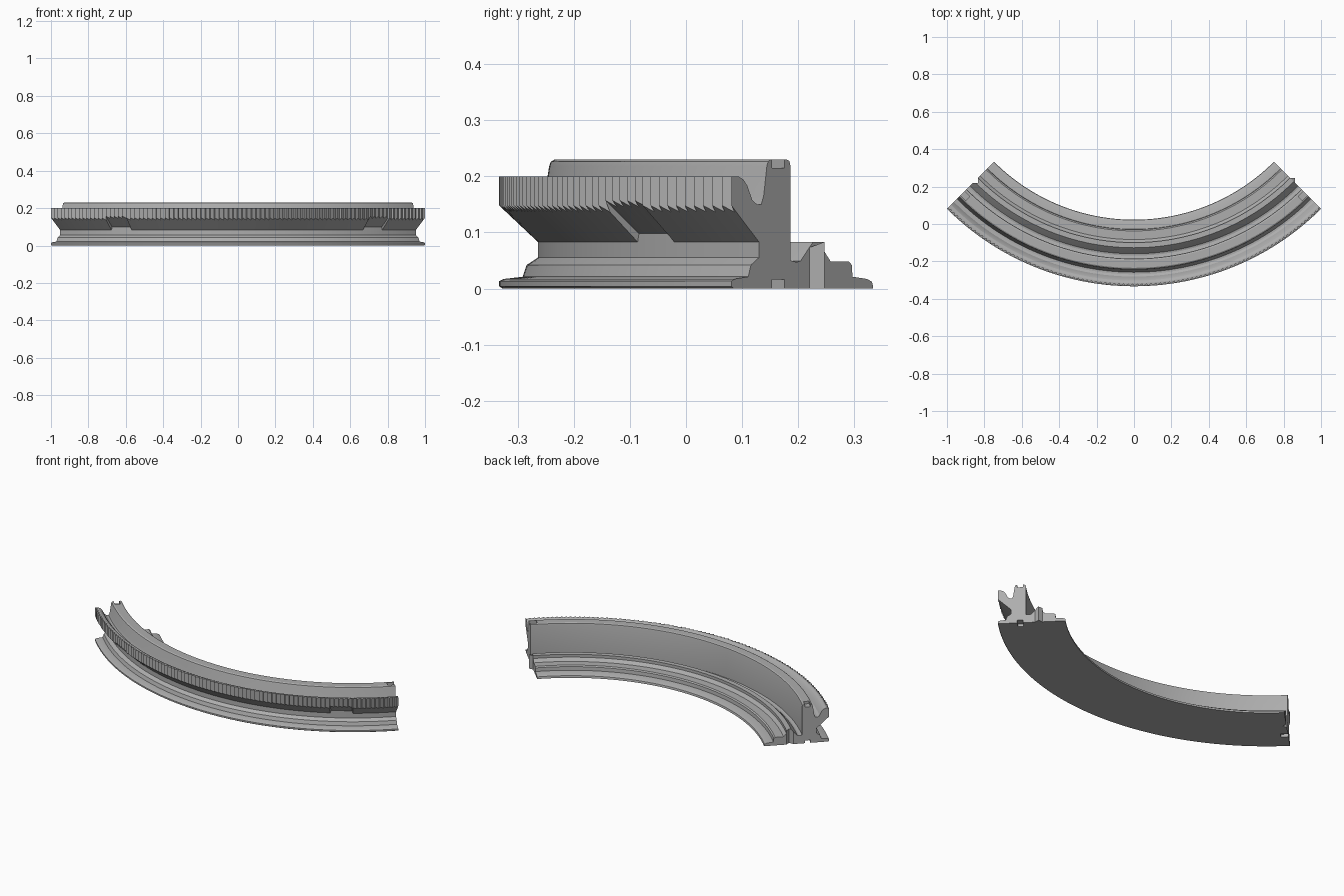
import bpy, bmesh
from math import sin, cos, radians
from mathutils import Vector

if "Cube" in bpy.data.objects:
    bpy.data.objects.remove(bpy.data.objects["Cube"])

CENTRE_Y = 1.081
TEETH = 90
TOOTH_DEPTH = 0.012
NOTCH_TEETH = set(range(15, 20)) | set(range(75, 80))

grey = bpy.data.materials.new("mid_grey")
grey.use_nodes = True
grey.diffuse_color = (0.42, 0.42, 0.42, 1)
grey.node_tree.nodes["Principled BSDF"].inputs["Base Color"].default_value = (0.42, 0.42, 0.42, 1)


def at(radius, degrees, z, along=0.0):
    """Point on the arc, shifted along the tangent."""
    a = radians(degrees)
    return Vector((radius * sin(a) + along * cos(a),
                   CENTRE_Y - radius * cos(a) + along * sin(a), z))


def make_object(name, bm):
    bmesh.ops.recalc_face_normals(bm, faces=bm.faces)
    mesh = bpy.data.meshes.new(name)
    bm.to_mesh(mesh)
    bm.free()
    mesh.materials.append(grey)
    obj = bpy.data.objects.new(name, mesh)
    bpy.context.collection.objects.link(obj)
    return obj


def loft(name, rings):
    """Skin a list of closed rings and cap both ends."""
    bm = bmesh.new()
    rows = [[bm.verts.new(p) for p in ring] for ring in rings]
    n = len(rows[0])
    for a, b in zip(rows, rows[1:]):
        for j in range(n):
            k = (j + 1) % n
            bm.faces.new((a[j], a[k], b[k], b[j]))
    bm.faces.new(rows[0])
    bm.faces.new(rows[-1])
    return make_object(name, bm)


def prism(name, outline, degrees, low, high):
    """Upright prism from (radius, along) points; high may vary by point."""
    tops = high if isinstance(high, list) else [high] * len(outline)
    return loft(name, [[at(r, degrees, low, t) for r, t in outline],
                       [at(r, degrees, z, t) for (r, t), z in zip(outline, tops)]])


# Cross-section parts as (radius, height), from the outer foot round to the inner foot
foot = [(1.408, 0), (1.414, 0.004), (1.414, 0.013), (1.406, 0.017), (1.372, 0.021),
        (1.365, 0.042), (1.345, 0.055)]
valley = [(1.397, 0.2), (1.384, 0.194), (1.374, 0.183), (1.362, 0.158), (1.35, 0.15),
          (1.339, 0.15), (1.333, 0.165), (1.325, 0.218), (1.322, 0.226), (1.315, 0.23)]
inner_wall = [(1.275, 0.23), (1.268, 0.227), (1.266, 0.22), (1.266, 0.05), (1.25, 0.047),
              (1.24, 0.049)]
ridge = [(1.218, 0.073), (1.208, 0.083), (1.18, 0.083), (1.18, 0.066), (1.164, 0.048),
         (1.118, 0.048), (1.111, 0.042), (1.109, 0.021), (1.072, 0.017), (1.06, 0.012),
         (1.058, 0.006), (1.058, 0)]


def section(cut, notched):
    """Cross-section with the rim pulled in and its underside raised at a notch."""
    lift = 0.015 if notched else 0
    rim = [(1.345, 0.083 + lift), (1.414 - cut, 0.148 - cut * 0.95 + lift * 0.6),
           (1.414 - cut, 0.2)]
    return foot + rim + valley + inner_wall + ridge


# Curved body with a sawtooth rim
rings = []
step = 90 / TEETH
for i in range(TEETH):
    start = -45 + i * step
    for angle, cut in ((start, 0), (start + step * 0.8, TOOTH_DEPTH)):
        rings.append([at(r, angle, z) for r, z in section(cut, i in NOTCH_TEETH)])
rings.append([at(r, 45, z) for r, z in section(0, False)])
body = loft("curved_rail", rings)

# Clip pockets at top and bottom of both ends, and the V socket at the right end
cutters = []
for end in (-45, 45):
    box = [(1.281, -0.04), (1.312, -0.04), (1.312, 0.04), (1.281, 0.04)]
    for low, high in ((-0.02, 0.016), (0.215, 0.25)):
        cutters.append(prism("pocket_cutter", box, end, low, high))
vee = [(1.218, 0), (1.199, 0.019), (1.18, 0)]
socket = [(1.218, -0.02)] + vee + [(1.18, -0.02)]
cutters.append(prism("socket_cutter", socket, -45, -0.02, 0.12))

bpy.context.view_layer.objects.active = body
for cutter in cutters:
    cutter.hide_render = True
    mod = body.modifiers.new("cut", "BOOLEAN")
    mod.operation = "DIFFERENCE"
    mod.solver = "EXACT"
    mod.object = cutter
    bpy.ops.object.modifier_apply(modifier=mod.name)
    bpy.data.objects.remove(cutter)

# V tongue at the left end
prism("joining_tongue", vee, 45, 0, [0.073, 0.083, 0.083])

# Smooth the long curves, keep the edges crisp
bpy.ops.object.select_all(action="DESELECT")
body.select_set(True)
bpy.context.view_layer.objects.active = body
bpy.ops.object.shade_smooth_by_angle(angle=radians(20))
